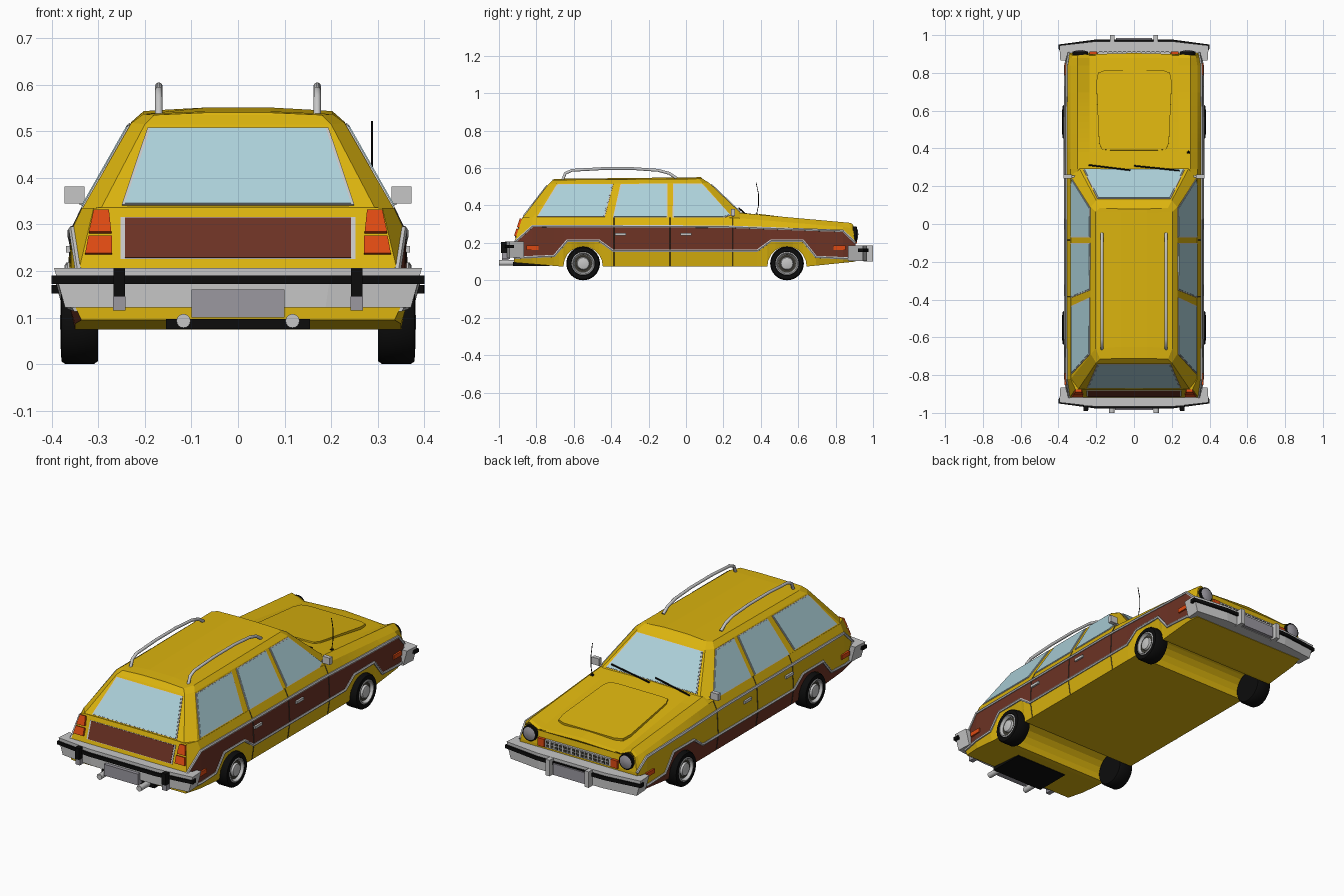
import bpy, bmesh, math
from mathutils import Vector
from mathutils.geometry import normal

if "Cube" in bpy.data.objects:
    bpy.data.objects.remove(bpy.data.objects["Cube"])


def material(name, rgb):
    m = bpy.data.materials.new(name)
    m.diffuse_color = [((c / 255 + 0.055) / 1.055) ** 2.4 if c > 10 else c / 3295 for c in rgb] + [1]
    m.use_nodes = True
    m.node_tree.nodes["Principled BSDF"].inputs["Base Color"].default_value = m.diffuse_color
    return m


YELLOW = material("yellow paint", (220, 180, 14))
WOOD = material("wood brown", (108, 50, 36))
CHROME = material("light grey metal", (198, 198, 198))
GLASS = material("pale blue glass", (172, 208, 217))
BLACK = material("black rubber", (12, 12, 12))
ORANGE = material("orange lens", (222, 74, 18))
GREY = material("mid grey", (155, 152, 160))
DARK = material("dark grey", (60, 58, 50))


def make(name, verts, faces, *mats):
    me = bpy.data.meshes.new(name)
    me.from_pydata([tuple(v) for v in verts], [], faces)
    bm = bmesh.new()
    bm.from_mesh(me)
    bmesh.ops.recalc_face_normals(bm, faces=bm.faces)
    bm.to_mesh(me)
    bm.free()
    for m in mats:
        me.materials.append(m)
    ob = bpy.data.objects.new(name, me)
    bpy.context.collection.objects.link(ob)
    return ob


def smooth(ob):
    bpy.ops.object.select_all(action='DESELECT')
    ob.select_set(True)
    bpy.context.view_layer.objects.active = ob
    bpy.ops.object.shade_smooth_by_angle(angle=math.radians(40))


def solid(name, low, high, mat):
    """Closed solid between two matching outlines."""
    n = len(low)
    faces = [list(range(n)), list(range(n, 2 * n))]
    faces += [[i, (i + 1) % n, n + (i + 1) % n, n + i] for i in range(n)]
    return make(name, list(low) + list(high), faces, mat)


def plate(name, pts, mat, t=0.005, sink=0.003):
    """Thin plate standing off the surface that holds pts."""
    pts = [Vector(p) for p in pts]
    nrm = normal(pts[:4])
    if nrm.dot(sum(pts, Vector()) / len(pts) - Vector((0, 0, 0.25))) < 0:
        nrm = -nrm
    return solid(name, [p - nrm * sink for p in pts], [p + nrm * t for p in pts], mat)


def framed(name, pts, mat, grow=0.007):
    c = sum((Vector(p) for p in pts), Vector()) / len(pts)
    out = [Vector(p) + (Vector(p) - c).normalized() * grow for p in pts]
    plate(name + "_frame", out, CHROME, 0.003)
    plate(name, pts, mat, 0.005)


def box(name, x0, x1, y0, y1, z0, z1, mat):
    q = [(x0, y0), (x1, y0), (x1, y1), (x0, y1)]
    return solid(name, [(x, y, z0) for x, y in q], [(x, y, z1) for x, y in q], mat)


def tube(name, pts, r, mat, res=2):
    cu = bpy.data.curves.new(name, 'CURVE')
    cu.dimensions = '3D'
    cu.bevel_depth, cu.bevel_resolution, cu.use_fill_caps = r, res, True
    sp = cu.splines.new('POLY')
    sp.points.add(len(pts) - 1)
    for p, v in zip(sp.points, pts):
        p.co = (*v, 1)
    cu.materials.append(mat)
    ob = bpy.data.objects.new(name, cu)
    bpy.context.collection.objects.link(ob)
    bpy.ops.object.select_all(action='DESELECT')
    ob.select_set(True)
    bpy.context.view_layer.objects.active = ob
    bpy.ops.object.convert(target='MESH')
    smooth(bpy.context.object)


def lathe(name, prof, origin, axis, mat, n=32):
    """Turn (radius, offset) pairs around the 'x' or 'y' axis."""
    verts, faces = [], []
    for r, h in prof:
        for k in range(n):
            a, o = 2 * math.pi * k / n, Vector(origin)
            u, v = r * math.cos(a), r * math.sin(a)
            verts.append(o + Vector((h, u, v) if axis == 'x' else (u, h, v)))
    for j in range(len(prof) - 1):
        faces += [[j * n + k, j * n + (k + 1) % n, j * n + n + (k + 1) % n, j * n + n + k] for k in range(n)]
    faces += [list(range(n)), list(range(len(verts) - n, len(verts)))]
    smooth(make(name, verts, faces, mat))


def lerp(y, pts):
    for (a, u), (b, v) in zip(pts, pts[1:]):
        if y <= b:
            return u + (v - u) * max(0, (y - a) / (b - a))
    return pts[-1][1]


# Lower body: sections lofted along y, with rows that follow the wheel arches
REAR, NOSE, AXLES, ARCH = -0.92, 0.905, (-0.55, 0.54), 0.105
W = [(REAR, .348), (-.82, .362), (.5, .365), (.84, .362), (NOSE, .35)]
X4 = [(REAR, .31), (-.82, .335), (.84, .335), (NOSE, .325)]
ZB = [(REAR, .095), (-.68, .075), (.66, .075), (NOSE, .1)]
ZL = [(REAR, .12), (-.705, .13), (-.635, .212), (-.465, .212), (-.39, .158), (.38, .158),
      (.455, .212), (.625, .212), (.695, .125), (NOSE, .115)]
ZT = [(REAR, .2), (-.82, .29), (.2, .287), (.84, .264), (NOSE, .2)]
Z4 = [(REAR, .335), (.25, .335), (.84, .285), (NOSE, .275)]
Z5 = [(.22, .336), (.29, .36), (.88, .307), (NOSE, .298)]
Z6 = [(.22, .337), (.29, .36), (.88, .276), (NOSE, .272)]
Z7 = [(.22, .338), (.29, .363), (.88, .288), (NOSE, .282)]


def section(y):
    zb = lerp(y, ZB)
    for c in AXLES:
        if abs(y - c) < ARCH:
            zb = max(zb, .075 + math.sqrt(ARCH ** 2 - (y - c) ** 2))
    w = lerp(y, W)
    top = .045 if y == REAR else (-.012 if y == NOSE else 0)
    return [Vector(p) for p in ((w - .012, y, zb), (w, y, lerp(y, ZL)), (w - .006, y, lerp(y, ZT)),
            (lerp(y, X4), y + top, lerp(y, Z4)), (.3, y + top, lerp(y, Z5)),
            (.235, y + top / 2 if top < 0 else y + top, lerp(y, Z6)), (0, y + max(top, 0), lerp(y, Z7)))]


ys = {round(y, 4) for L in (W, ZB, ZL, ZT, Z5) for y, _ in L}
ys |= {round(c + ARCH * math.cos(math.pi * k / 10), 4) for c in AXLES for k in range(11)}
ys = sorted(ys)
rows = [section(y) for y in ys]
verts, faces, wood = [], [], []
for r in rows:
    verts += r + [Vector((-p.x, p.y, p.z)) for p in r[-2::-1]]
for j in range(len(rows) - 1):
    for i in range(13):
        k = (i + 1) % 13
        wood.append(i in (1, 11))
        faces.append([j * 13 + i, j * 13 + k, j * 13 + 13 + k, j * 13 + 13 + i])
for o in (0, 13 * (len(rows) - 1)):
    faces += [[o + i, o + i + 1, o + 11 - i, o + 12 - i] for i in range(3)] + [[o + i for i in range(3, 10)]]
body = make("lower_body", verts, faces, YELLOW, WOOD)
for f, is_wood in zip(body.data.polygons, wood):
    f.material_index = int(is_wood)

# Cabin with sloping pillars and roof
base = [(.29, .295, .358), (.335, .25, .333), (.335, -.82, .333), (.295, -.875, .333)]
mid = [(.2, .125, .52), (.229, .09, .52), (.229, -.69, .518), (.2, -.735, .515)]
roof = [(.18, .085, .545), (.203, .065, .543), (.203, -.66, .537), (.18, -.715, .535)]
crown = [(.07, .08, .551), (.07, .06, .551), (.07, -.65, .543), (.07, -.712, .54)]
verts = [p for ring in (base, mid, roof, crown) for p in ring + [(-x, y, z) for x, y, z in ring[::-1]]]
faces = [[j * 8 + i, j * 8 + (i + 1) % 8, j * 8 + 8 + (i + 1) % 8, j * 8 + 8 + i] for j in range(3) for i in range(8)]
make("cabin", verts, faces + [[24 + i, 25 + i, 30 - i, 31 - i] for i in range(3)], YELLOW)


def tail(x, z):
    return (x, -.92 + (z - .2) / 3, z)


def sym(pts):
    return pts + [(-p[0], *p[1:]) for p in pts[::-1]]


# Windscreen, rear window and wood tailgate
framed("windscreen", sym([(.262, .287, .366), (.188, .136, .51)]), GLASS)
framed("rear_window", sym([(.243, -.868, .343), (.188, -.744, .504)]), GLASS)
framed("tailgate_panel", sym([tail(.243, .227), tail(.243, .313)]), WOOD, 0.009)

# Hood bulge, wipers, aerial
hood = [(.12, .39), (.17, .395), (.185, .43), (.2, .75), (.19, .8), (.15, .815)]
hz = lambda y: .363 - (y - .29) * .127
plate("hood_bulge", sym([(x, y, hz(y)) for x, y in hood]), YELLOW, 0.005, 0.012)
for i, (a, b) in enumerate((((-.24, .312), (-.02, .285)), ((0, .308), (.24, .283)))):
    tube("wiper_%d" % i, [(x, y, .375 + (.295 - y) * .9) for x, y in (a, b)], .004, BLACK, 1)
tube("aerial", [(.288, .375, .345), (.288, .388, .4), (.288, .388, .46), (.288, .375, .522)], .002, BLACK, 1)
lathe("aerial_foot", [(.008, -.006), (.008, .006)], (.288, .378, .35), 'y', BLACK, 12)

sx = lambda z: .335 - (z - .333) * .567
windows = {"quarter_window": [(-.79, .342), (-.685, .508), (-.395, .51), (-.44, .342)],
           "rear_door_window": [(-.385, .338), (-.345, .51), (-.105, .512), (-.105, .338)],
           "front_door_window": [(-.065, .338), (-.065, .512), (.085, .51), (.232, .35), (.2, .338)]}
for s, side in ((1, "right_"), (-1, "left_")):
    for name, pts in windows.items():
        framed(side + name, [(s * sx(z), y, z) for y, z in pts], GLASS)
    # Chrome strips round the wood, door gaps, handles
    for name, i in (("lower_trim", 1), ("upper_trim", 2)):
        tube(side + name, [(s * r[i].x, r[i].y, r[i].z) for r in rows], .0075, CHROME, 1)
    for i, y in enumerate((-.385, -.085, .25)):
        tube(side + "door_gap_%d" % i, [(s * p.x, y, p.z) for p in section(y)[:4]], .002, DARK, 0)
    for i, y in enumerate((-.35, 0)):
        box(side + "handle_%d" % i, s * .35, s * .369, y - .03, y + .03, .24, .254, CHROME)
    for name, y in (("rear_marker", -.82), ("front_marker", .82)):
        box(side + name, s * .34, s * .368, y - .032, y + .032, .163, .186, ORANGE)
    # Mirror and roof rail
    box(side + "mirror", s * .329, s * .372, .24, .262, .345, .382, CHROME)
    box(side + "mirror_stalk", s * .31, s * .34, .246, .256, .342, .352, CHROME)
    tube(side + "roof_rail", [(s * .17, y, z) for y, z in ((-.66, .535), (-.645, .572), (-.61, .588),
         (-.45, .597), (-.28, .597), (-.15, .588), (-.09, .572), (-.05, .545))], .008, CHROME, 3)
    # Tail lamps, headlamp, turn signal
    plate(side + "upper_tail_lamp", [tail(s * x, z) for x, z in ((.272, .281), (.32, .281), (.31, .328), (.277, .328))], ORANGE, .012)
    plate(side + "lower_tail_lamp", [tail(s * x, z) for x, z in ((.27, .235), (.328, .235), (.321, .273), (.27, .273))], ORANGE, .012)
    lathe(side + "headlamp_rim", [(.041, -.03), (.041, .012), (.034, .014)], (s * .284, .9, .246), 'y', BLACK)
    lathe(side + "headlamp", [(.034, 0), (.034, .014), (.02, .019), (.004, .021)], (s * .284, .9, .246), 'y', GREY)
    box(side + "turn_signal", s * .196, s * .235, .89, .914, .197, .238, ORANGE)
    # Wheels
    for end, y in zip(("rear", "front"), AXLES):
        o = (0, y, .09)
        lathe(side + end + "_tyre", [(r, s * h) for r, h in ((.03, .3), (.083, .3), (.09, .31), (.09, .37),
              (.084, .379), (.064, .38), (.058, .366), (.02, .36))], o, 'x', BLACK)
        lathe(side + end + "_rim", [(r, s * h) for r, h in ((.062, .36), (.062, .379), (.056, .381), (.049, .366),
              (.036, .366), (.031, .378), (.014, .382))], o, 'x', CHROME)
        lathe(side + end + "_rim_groove", [(.047, s * .36), (.047, s * .368), (.041, s * .368)], o, 'x', DARK)
    # Bumper guards and exhaust tips
    box(side + "rear_guard", s * .243, s * .267, -.99, -.94, .145, .206, BLACK)
    box(side + "rear_guard_foot", s * .242, s * .268, -.985, -.94, .115, .145, GREY)
    box(side + "front_guard", s * .103, s * .127, .95, 1, .1, .185, CHROME)
    lathe(side + "exhaust", [(.015, -1), (.015, -.8), (.01, -.78)], (s * .117, 0, .093), 'y', CHROME, 16)
    lathe(side + "exhaust_bore", [(.009, -1.0), (.009, -.99)], (s * .117, 0, .093), 'y', DARK, 16)

# Grille
box("grille", -.192, .192, .89, .911, .197, .238, CHROME)
for i in range(15):
    box("grille_slot_%d" % i, -.185 + i * .0252, -.168 + i * .0252, .9, .913, .203, .215, DARK)
    box("grille_slot_top_%d" % i, -.185 + i * .0252, -.168 + i * .0252, .9, .913, .22, .232, DARK)

# Bumpers with black rubbing strips
for name, d, z0, z1 in (("front", 1, .102, .186), ("rear", -1, .122, .207)):
    plan = sym([(.355, .895), (.362, .865), (.39, .865), (.395, .945), (.2, .967)])
    solid(name + "_bumper", [(x * .94, y * d, z0) for x, y in plan], [(x, y * d, z1) for x, y in plan], CHROME)
    strip = sym([(.37, .92), (.398, .92), (.4, .95), (.2, .977)])
    zs = z0 + .05
    solid(name + "_bumper_strip", [(x, y * d, zs) for x, y in strip], [(x, y * d, zs + .018) for x, y in strip], BLACK)
box("rear_plate", -.1, .1, -.985, -.95, .1, .16, GREY)
box("front_plate", -.095, .095, .95, .985, .105, .165, GREY)
box("rear_under_panel", -.155, .155, -.925, -.73, .076, .097, BLACK)
